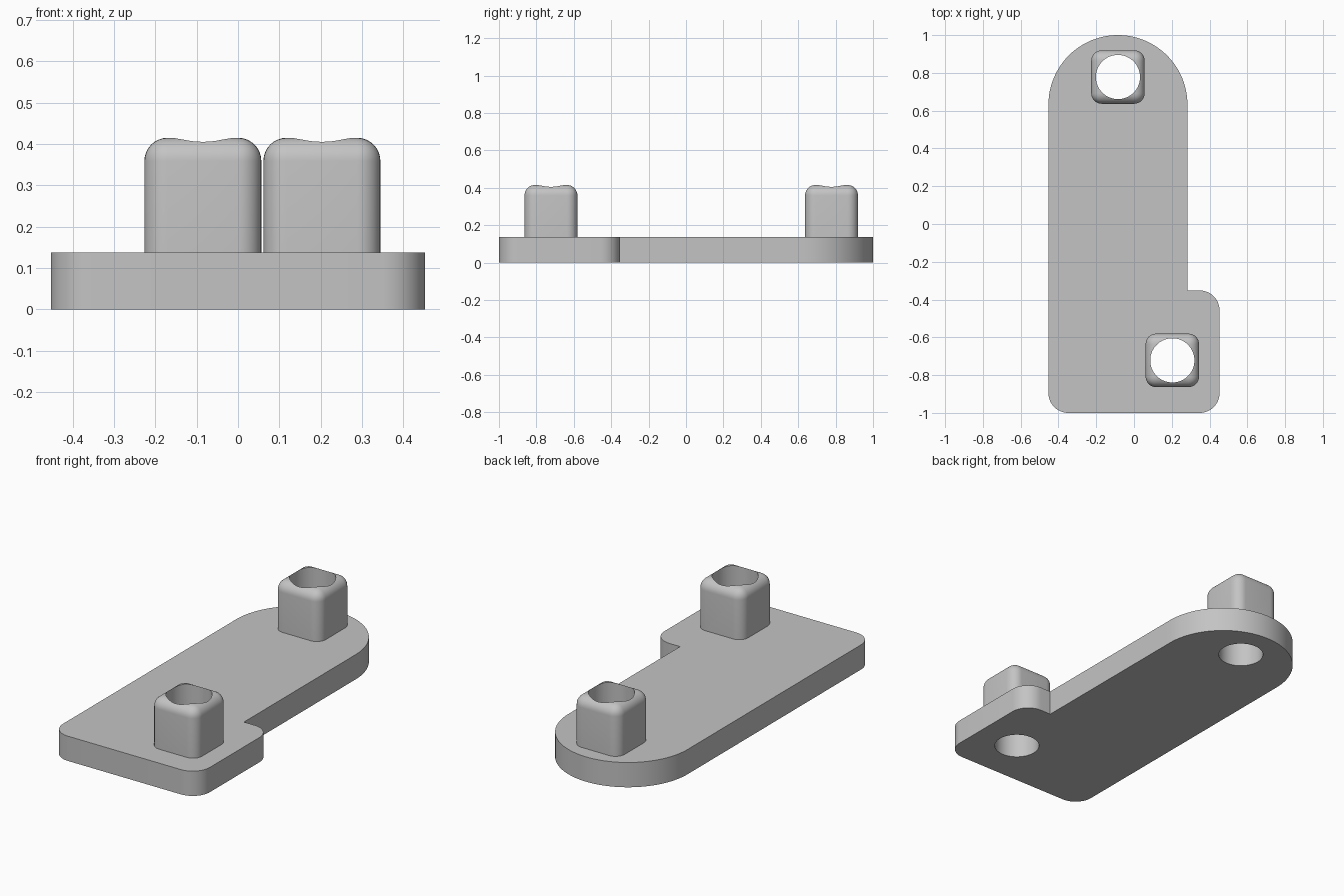
import bpy, bmesh
from math import sin, cos, radians
from mathutils import Matrix

cube = bpy.data.objects.get("Cube")
if cube:
    bpy.data.objects.remove(cube, do_unlink=True)

grey = bpy.data.materials.new("plain_grey")
grey.use_nodes = True
colour = (0.55, 0.55, 0.55, 1)
grey.diffuse_color = colour
grey.node_tree.nodes["Principled BSDF"].inputs["Base Color"].default_value = colour

LEFT, RIGHT, EDGE = -0.453, 0.283, 0.453
MID, END_R = (LEFT + RIGHT) / 2, (RIGHT - LEFT) / 2
PLATE_H, TOP, POST_W, FILLET, HOLE_R = 0.138, 0.415, 0.283, 0.056, 0.117
POSTS = {"rear": (MID, 0.778), "front": (0.203, -0.722)}


def make_object(name, bm):
    bmesh.ops.recalc_face_normals(bm, faces=bm.faces)
    mesh = bpy.data.meshes.new(name)
    bm.to_mesh(mesh)
    bm.free()
    mesh.materials.append(grey)
    obj = bpy.data.objects.new(name, mesh)
    bpy.context.collection.objects.link(obj)
    return obj


def arc(cx, cy, r, start, end, steps):
    angles = [radians(start + (end - start) * i / steps) for i in range(steps + 1)]
    return [(cx + r * cos(a), cy + r * sin(a)) for a in angles]


def boolean(target, tool, operation):
    mod = target.modifiers.new(operation.lower(), 'BOOLEAN')
    mod.operation, mod.object, mod.solver = operation, tool, 'EXACT'
    bpy.context.view_layer.objects.active = target
    bpy.ops.object.modifier_apply(modifier=mod.name)
    bpy.data.objects.remove(tool, do_unlink=True)


# Plate: round rear end, rounded front corners and a side tab
R = 0.105
outline = (arc(MID, 1 - END_R, END_R, 0, 180, 48)
           + arc(LEFT + R, -1 + R, R, 180, 270, 12)
           + arc(EDGE - R, -1 + R, R, 270, 360, 12)
           + arc(EDGE - R, -0.352 - R, R, 0, 90, 12)
           + [(RIGHT, -0.352)])
bm = bmesh.new()
base = bm.faces.new([bm.verts.new((x, y, 0)) for x, y in outline])
new = bmesh.ops.extrude_face_region(bm, geom=[base])["geom"]
bmesh.ops.translate(bm, vec=(0, 0, PLATE_H),
                    verts=[v for v in new if isinstance(v, bmesh.types.BMVert)])
plate = make_object("mounting_plate", bm)

# Rounded square posts, rooted inside the plate
for name, (x, y) in POSTS.items():
    root = PLATE_H / 2
    bm = bmesh.new()
    bmesh.ops.create_cube(bm, size=1)
    bmesh.ops.scale(bm, vec=(POST_W, POST_W, TOP - root), verts=bm.verts)
    bmesh.ops.translate(bm, vec=(x, y, (TOP + root) / 2), verts=bm.verts)
    edges = [e for e in bm.edges if max(v.co.z for v in e.verts) > PLATE_H]
    bmesh.ops.bevel(bm, geom=edges, offset=FILLET, segments=8, profile=0.5,
                    affect='EDGES', clamp_overlap=True)
    boolean(plate, make_object(name + "_post", bm), 'UNION')

# Through holes
for name, (x, y) in POSTS.items():
    bm = bmesh.new()
    bmesh.ops.create_cone(bm, cap_ends=True, segments=64, radius1=HOLE_R,
                          radius2=HOLE_R, depth=2, matrix=Matrix.Translation((x, y, 0)))
    cutter = make_object(name + "_hole_cutter", bm)
    cutter.hide_render = True
    boolean(plate, cutter, 'DIFFERENCE')

# Smooth the fillets and keep the hard edges crisp
bpy.ops.object.select_all(action='DESELECT')
plate.select_set(True)
bpy.context.view_layer.objects.active = plate
bpy.ops.object.shade_smooth_by_angle(angle=radians(25))
